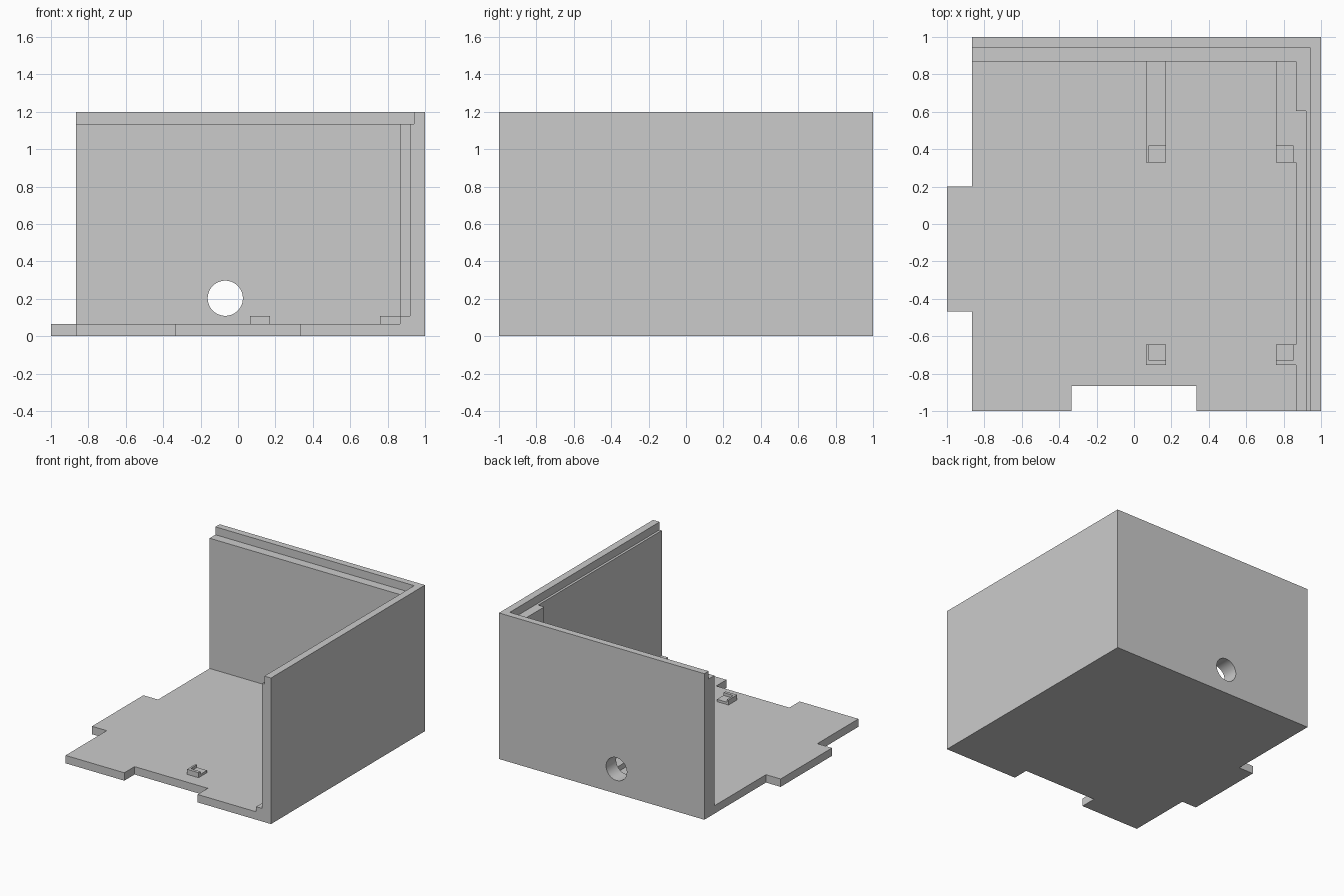
import bpy
import bmesh
import math

cube = bpy.data.objects.get("Cube")
if cube:
    bpy.data.objects.remove(cube, do_unlink=True)

grey = bpy.data.materials.new("plain grey")
grey.use_nodes = True
colour = (0.6, 0.6, 0.6, 1)
grey.diffuse_color = colour
grey.node_tree.nodes["Principled BSDF"].inputs["Base Color"].default_value = colour


def prism(name, outline, low, high):
    """Extrude a flat outline from one height to another."""
    bm = bmesh.new()
    face = bm.faces.new([bm.verts.new((x, y, low)) for x, y in outline])
    moved = bmesh.ops.extrude_face_region(bm, geom=[face])["geom"]
    verts = [v for v in moved if isinstance(v, bmesh.types.BMVert)]
    bmesh.ops.translate(bm, verts=verts, vec=(0, 0, high - low))
    bmesh.ops.recalc_face_normals(bm, faces=bm.faces)
    mesh = bpy.data.meshes.new(name)
    bm.to_mesh(mesh)
    bm.free()
    mesh.materials.append(grey)
    obj = bpy.data.objects.new(name, mesh)
    bpy.context.collection.objects.link(obj)
    return obj


def rect(x0, y0, x1, y1):
    return [(x0, y0), (x1, y0), (x1, y1), (x0, y1)]


def cut(target, cutter):
    cutter.hide_render = True
    mod = target.modifiers.new("cut", "BOOLEAN")
    mod.operation = "DIFFERENCE"
    mod.solver = "EXACT"
    mod.object = cutter
    bpy.context.view_layer.objects.active = target
    bpy.ops.object.modifier_apply(modifier=mod.name)
    bpy.data.objects.remove(cutter, do_unlink=True)


FLOOR, STEP, LIP, TOP = 0.065, 0.107, 1.135, 1.2
SIDE = -0.867

# Outer block with the side tab and the front notch
case = prism("case_shell", [
    (SIDE, -1), (-0.333, -1), (-0.333, SIDE), (0.333, SIDE), (0.333, -1),
    (1, -1), (1, 1), (SIDE, 1), (SIDE, 0.2), (-1, 0.2), (-1, -0.467),
    (SIDE, -0.467)], 0, TOP)

# Rim recess, wall cavity with corner post, and lower floor area
cut(case, prism("rim_cutter", rect(-2, -2, 0.94, 0.945), LIP, 2))
cut(case, prism("wall_cutter", [
    (-2, -2), (0.92, -2), (0.92, 0.605), (0.865, 0.605), (0.865, 0.87),
    (-2, 0.87)], STEP, 1.5))
cut(case, prism("floor_cutter", rect(-2, -2, 0.865, 0.87), FLOOR, 1))

# Round cable hole through the back wall
bpy.ops.mesh.primitive_cylinder_add(vertices=64, radius=0.094, depth=0.6,
                                    location=(-0.068, 0.95, 0.203),
                                    rotation=(math.pi / 2, 0, 0))
hole = bpy.context.object
hole.name = "hole_cutter"
cut(case, hole)
bpy.ops.object.select_all(action="DESELECT")
case.select_set(True)
bpy.context.view_layer.objects.active = case
bpy.ops.object.shade_smooth_by_angle(angle=math.radians(30))

# Board holders: a raised rim around a lower ledge, mirrored left and right
front_rim = [(0.065, -0.755), (0.17, -0.755), (0.17, -0.73), (0.08, -0.73),
             (0.08, -0.645), (0.065, -0.645)]
back_rim = [(0.065, 0.33), (0.08, 0.33), (0.08, 0.42), (0.17, 0.42),
            (0.17, 0.87), (0.065, 0.87)]
holders = {"front": (front_rim, rect(0.08, -0.73, 0.17, -0.645)),
           "back": (back_rim, rect(0.08, 0.33, 0.17, 0.42))}
LEDGE = 0.084
for place, (rim, ledge) in holders.items():
    for side in ("right", "left"):
        if side == "left":
            rim = [(0.93 - x, y) for x, y in rim]
            ledge = [(0.93 - x, y) for x, y in ledge]
        prism(f"{place}_{side}_holder_rim", rim, FLOOR, STEP)
        prism(f"{place}_{side}_holder_ledge", ledge, FLOOR, LEDGE)
